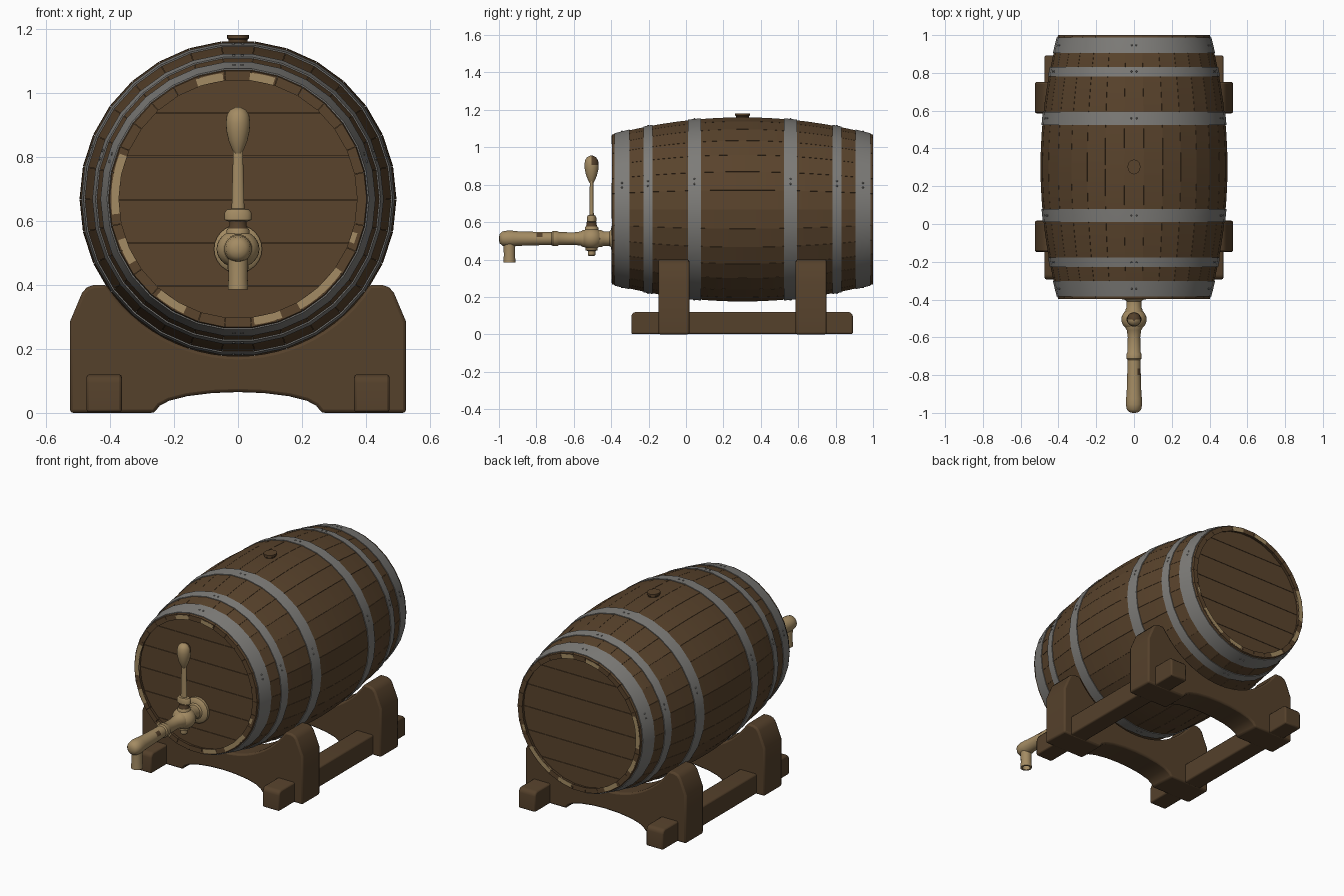
import bpy, bmesh, math
from mathutils import Matrix, Vector

cube = bpy.data.objects.get("Cube")
if cube:
    bpy.data.objects.remove(cube)


def material(name, rgb):
    m = bpy.data.materials.new(name)
    m.use_nodes = True
    m.diffuse_color = (*rgb, 1)
    b = m.node_tree.nodes["Principled BSDF"]
    b.inputs["Base Color"].default_value = (*rgb, 1)
    b.inputs["Roughness"].default_value = 0.8
    return m


WOOD = material("barrel wood", (0.1, 0.056, 0.025))
STAND = material("stand wood", (0.09, 0.052, 0.024))
IRON = material("hoop iron", (0.205, 0.2, 0.188))
PALE = material("pale wood", (0.37, 0.26, 0.125))

SIDES = 30
STEP = math.tau / SIDES
AXIS_Z, MID_Y, HALF = 0.668, 0.302, 0.698


def finish(name, bm, mats, angle=35, bevel=0):
    bmesh.ops.recalc_face_normals(bm, faces=bm.faces)
    mesh = bpy.data.meshes.new(name)
    bm.to_mesh(mesh)
    bm.free()
    for m in mats:
        mesh.materials.append(m)
    ob = bpy.data.objects.new(name, mesh)
    bpy.context.collection.objects.link(ob)
    bpy.ops.object.select_all(action='DESELECT')
    ob.select_set(True)
    bpy.context.view_layer.objects.active = ob
    bpy.ops.object.shade_smooth_by_angle(angle=math.radians(angle))
    if bevel:
        mod = ob.modifiers.new("rounded edges", 'BEVEL')
        mod.width, mod.segments = bevel, 2
        mod.limit_method, mod.angle_limit = 'ANGLE', math.radians(40)
    return ob


def skin(bm, rings, closed=False, caps=False):
    """Bridge rings of points with quads."""
    vs = [[bm.verts.new(p) for p in ring] for ring in rings]
    pairs = list(zip(vs, vs[1:])) + ([(vs[-1], vs[0])] if closed else [])
    for a, b in pairs:
        for i in range(len(a)):
            j = (i + 1) % len(a)
            bm.faces.new((a[i], a[j], b[j], b[i]))
    if caps:
        bm.faces.new(vs[0])
        bm.faces.new(vs[-1])


def lathe(name, profile, mats, place, segs=24, closed=False):
    """Turn (radius, height) pairs around local z."""
    bm = bmesh.new()
    rings = [[place @ Vector((r * math.cos(i * math.tau / segs),
                              r * math.sin(i * math.tau / segs), h))
              for i in range(segs)] for r, h in profile]
    skin(bm, rings, closed, not closed)
    return finish(name, bm, mats)


def radius(y):
    """Bulging outline of the barrel."""
    return 0.495 - 0.093 * ((y - MID_Y) / HALF) ** 2


def around(r, a, y):
    return Vector((r * math.cos(a), y, AXIS_Z + r * math.sin(a)))


# Barrel staves
stations = [MID_Y + HALF * (i / 8 - 1) for i in range(17)]
bm = bmesh.new()
for k in range(SIDES):
    a0, a1 = k * STEP + 0.0015, (k + 1) * STEP - 0.0015
    rings = []
    for y in stations:
        r = radius(y)
        rings.append([around(r, a0, y), around(r, a1, y),
                      around(r - 0.03, a1, y), around(r - 0.03, a0, y)])
    skin(bm, rings, caps=True)
finish("barrel_staves", bm, [WOOD], 25)

# Inner core closing the seams
along_y = Matrix.Translation((0, 0, AXIS_Z)) @ Matrix.Rotation(-math.pi / 2, 4, 'X')
core = [(radius(y) - 0.006, y) for y in stations[1:-1]]
lathe("barrel_core", core, [WOOD], along_y, SIDES)

# Pale worn patches on the rims: start and end angle, inner and outer radius
worn = [(73, 84.5, 0.372, 0.396), (97, 109.5, 0.372, 0.396), (159, 187, 0.372, 0.396),
        (199, 211, 0.372, 0.396), (230, 244.5, 0.372, 0.396), (277.5, 290.5, 0.372, 0.396),
        (299.5, 325, 0.372, 0.396), (339, 344, 0.372, 0.388)]
for name, outside, inside in (("front_worn_rim", MID_Y - HALF - 0.001, MID_Y - HALF + 0.005),
                              ("back_worn_rim", MID_Y + HALF + 0.001, MID_Y + HALF - 0.005)):
    bm = bmesh.new()
    for start, end, r0, r1 in worn:
        angles = [math.radians(start + (end - start) * i / 6) for i in range(7)]
        skin(bm, [[around(r0, a, outside), around(r1, a, outside),
                   around(r1, a, inside), around(r0, a, inside)] for a in angles], caps=True)
    finish(name, bm, [PALE])


# Planked heads at both ends
def head(name, y0, y1):
    bm = bmesh.new()
    edges = [-0.4, -0.272, -0.137, -0.002, 0.133, 0.268, 0.4]
    R = 0.378
    for lo, hi in zip(edges, edges[1:]):
        lo, hi = max(lo + 0.001, -R + 0.001), min(hi - 0.001, R - 0.001)
        zs = [lo + (hi - lo) * i / 8 for i in range(9)]
        right = [(math.sqrt(R * R - z * z), z) for z in zs]
        outline = right + [(-x, z) for x, z in reversed(right)]
        skin(bm, [[(x, y, AXIS_Z + z) for x, z in outline] for y in (y0, y1)], caps=True)
    finish(name, bm, [WOOD])


FRONT, BACK = MID_Y - HALF, MID_Y + HALF
head("front_head", FRONT + 0.022, FRONT + 0.04)
head("back_head", BACK - 0.04, BACK - 0.022)

# Iron hoops and their rivets
for side in (-1, 1):
    for label, inner, outer in (("end", 0.603, 0.685), ("quarter", 0.48, 0.53),
                                ("belly", 0.222, 0.292)):
        where = "front" if side < 0 else "back"
        ys = [MID_Y + side * d for d in (inner, (inner + outer) / 2, outer)]
        profile = [(radius(y) + 0.004, y) for y in ys]
        profile += [(radius(y) - 0.006, y) for y in reversed(ys)]
        lathe(f"{where}_{label}_hoop", profile, [IRON], along_y, SIDES, closed=True)
        bm = bmesh.new()
        for a in (math.pi / 2, STEP * 1.5, math.pi - STEP * 1.5, -math.pi / 2):
            for off in (-0.03, 0.03):
                p = around(radius(ys[1]) + 0.001, a + off, ys[1])
                bmesh.ops.create_uvsphere(bm, u_segments=8, v_segments=6, radius=0.005,
                                          matrix=Matrix.Translation(p))
        finish(f"{where}_{label}_rivets", bm, [IRON])

# Bung on top
lathe("bung", [(0.029, 1.14), (0.03, 1.166), (0.034, 1.17), (0.034, 1.181)],
      [WOOD], Matrix.Translation((0, MID_Y, 0)) @ Matrix.Diagonal((1, 1.15, 1, 1)), 20)

# Cradles: half outline mirrored in x, then given thickness
half = [(0.08, 0.062), (0.16, 0.052), (0.215, 0.038), (0.245, 0.022), (0.262, 0),
        (0.525, 0), (0.525, 0.285), (0.487, 0.375), (0.472, 0.392), (0.45, 0.4)]
SEAT = 0.491
first = -math.asin((AXIS_Z - 0.4) / SEAT)
for i in range(12):
    a = first + (-math.pi / 2 - first) * i / 12
    half.append((SEAT * math.cos(a), AXIS_Z + SEAT * math.sin(a)))
outline = ([(0, 0.065)] + half + [(0, AXIS_Z - SEAT)]
           + [(-x, z) for x, z in reversed(half)])
for name, y0, y1 in (("front_cradle", -0.148, 0.018), ("back_cradle", 0.586, 0.752)):
    bm = bmesh.new()
    skin(bm, [[(x, y, z) for x, z in outline] for y in (y0, y1)], caps=True)
    finish(name, bm, [STAND], 35, 0.01)

# Rails under the cradles
for name, x in (("left_rail", 0.418), ("right_rail", -0.418)):
    bm = bmesh.new()
    bmesh.ops.create_cube(bm, size=1, matrix=Matrix.Translation((x, 0.3, 0.061))
                          @ Matrix.Diagonal((0.11, 1.185, 0.118, 1)))
    # soften the upper end corners more than the rest
    ends = [e for e in bm.edges if all(v.co.z > 0.1 for v in e.verts)
            and abs(e.verts[0].co.y - e.verts[1].co.y) < 0.01]
    bmesh.ops.bevel(bm, geom=ends, offset=0.026, segments=3, profile=0.5, affect='EDGES')
    finish(name, bm, [STAND], 35, 0.008)

# Tap body, turned along the front direction
TAP_Z, KEY_Y = 0.512, -0.505
forward = Matrix.Translation((0, 0, TAP_Z)) @ Matrix.Rotation(math.pi / 2, 4, 'X')
pipe = lathe("tap_pipe", [
    (0.07, 0.36), (0.075, 0.366), (0.075, 0.39), (0.066, 0.398), (0.046, 0.402),
    (0.039, 0.41), (0.039, 0.44), (0.046, 0.455), (0.046, 0.55), (0.038, 0.562),
    (0.033, 0.6), (0.035, 0.68), (0.04, 0.688), (0.04, 0.712), (0.034, 0.72),
    (0.035, 0.766), (0.036, 0.8), (0.039, 0.9), (0.042, 0.925), (0.043, 0.955),
    (0.038, 0.982), (0.025, 0.996), (0.008, 1.0)], [PALE, STAND], forward)
bm = bmesh.new()
bmesh.ops.create_uvsphere(bm, u_segments=24, v_segments=14, radius=1,
                          matrix=Matrix.Translation((0, KEY_Y, TAP_Z))
                          @ Matrix.Diagonal((0.067, 0.061, 0.059, 1)))
finish("tap_bulb", bm, [PALE])

# Hollow spout
lathe("tap_spout", [(0.032, 0.51), (0.03, 0.42), (0.032, 0.395), (0.032, 0.385),
                    (0.022, 0.385), (0.021, 0.43)], [PALE],
      Matrix.Translation((0, -0.944, 0)))

# Key: plug, collar, crossbar, rod and knob
key = Matrix.Translation((0, KEY_Y, 0))
flat = key @ Matrix.Diagonal((1, 0.6, 1, 1))
lathe("tap_plug", [(0.016, 0.42), (0.02, 0.425), (0.02, 0.445), (0.032, 0.45), (0.036, 0.5),
                   (0.036, 0.57), (0.032, 0.576)], [PALE], key)
lathe("tap_collar", [(0.03, 0.57), (0.03, 0.58), (0.027, 0.585), (0.027, 0.6)], [STAND], key)
lathe("tap_crossbar", [(0.03, 0.598), (0.042, 0.603), (0.042, 0.625), (0.034, 0.636),
                       (0.02, 0.638)], [PALE], flat)
lathe("tap_rod", [(0.02, 0.63), (0.019, 0.68), (0.016, 0.79), (0.016, 0.83)], [PALE], flat)
knob = lathe("tap_knob", [(0.011, 0.81), (0.019, 0.825), (0.029, 0.85), (0.036, 0.88),
                          (0.038, 0.905), (0.035, 0.93), (0.025, 0.946), (0.008, 0.955)],
             [PALE, STAND], key)

# Worn patches on the knob and the pipe
for f in knob.data.polygons:
    if f.center.z > 0.915 and f.center.y > KEY_Y - 0.002:
        f.material_index = 1
for f in pipe.data.polygons:
    if -0.8 < f.center.y < -0.766 and f.center.x > 0.015 and f.center.z > TAP_Z + 0.01:
        f.material_index = 1
